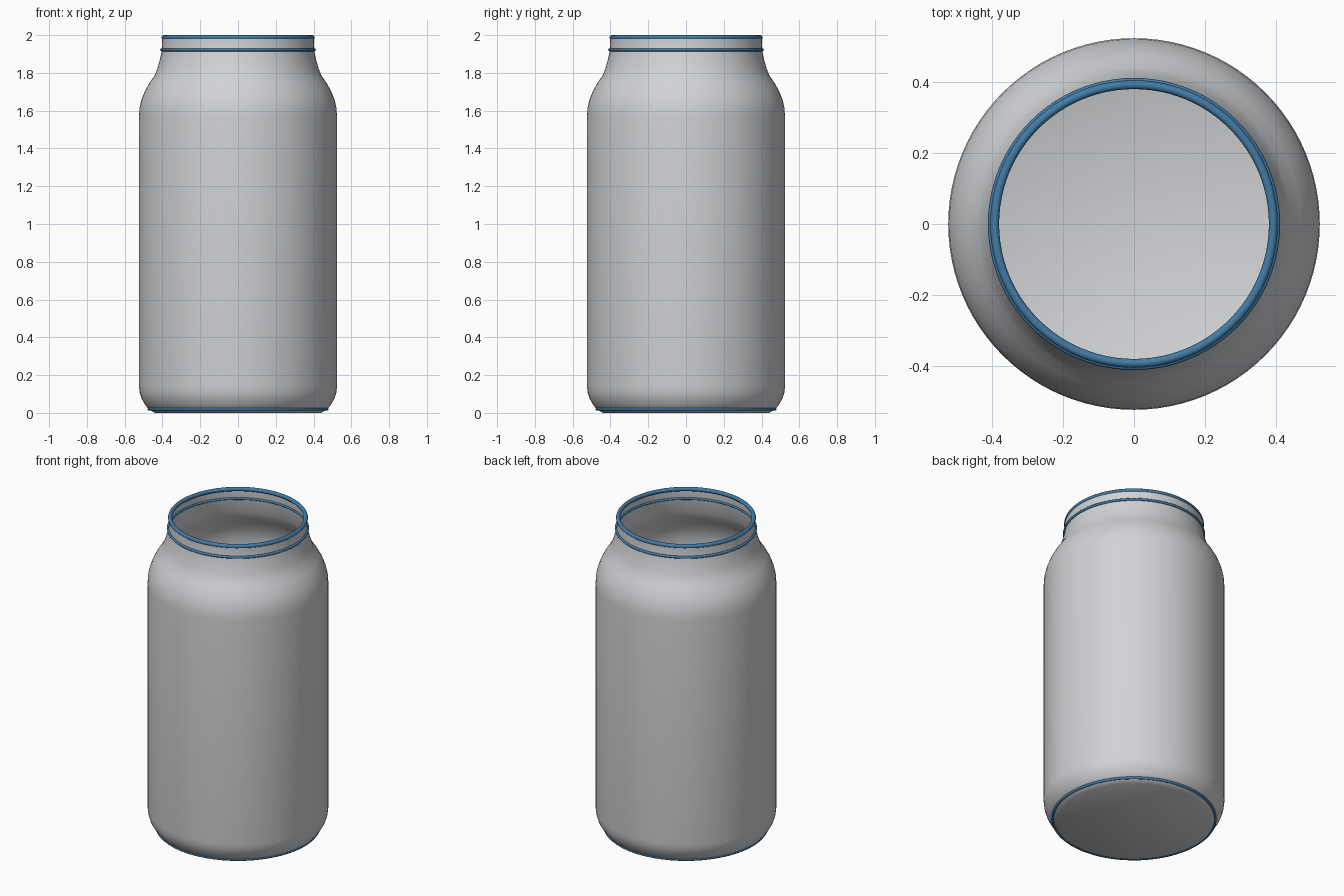
import bpy
import math

cube = bpy.data.objects.get("Cube")
if cube:
    bpy.data.objects.remove(cube, do_unlink=True)

SIDES = 96


def make_material(name, rgb):
    mat = bpy.data.materials.new(name)
    mat.use_nodes = True
    mat.diffuse_color = (*rgb, 1)
    mat.node_tree.nodes["Principled BSDF"].inputs["Base Color"].default_value = (*rgb, 1)
    return mat


def lathe(name, profile, mat, sharp_angle):
    """Spin an (r, z) profile; a point with r = 0 closes with a fan."""
    verts, rows, faces = [], [], []
    for r, z in profile:
        count = SIDES if r > 0 else 1
        rows.append([len(verts) + i % count for i in range(SIDES)])
        for i in range(count):
            a = math.tau * i / SIDES
            verts.append((r * math.cos(a), r * math.sin(a), z))
    for low, high in zip(rows, rows[1:]):
        for i in range(SIDES):
            j = (i + 1) % SIDES
            quad = [low[i], low[j], high[j], high[i]]
            faces.append(list(dict.fromkeys(quad)))
    mesh = bpy.data.meshes.new(name)
    mesh.from_pydata(verts, [], faces)
    mesh.materials.append(mat)
    obj = bpy.data.objects.new(name, mesh)
    bpy.context.collection.objects.link(obj)
    smooth(obj, sharp_angle)


def smooth(obj, angle):
    bpy.ops.object.select_all(action="DESELECT")
    obj.select_set(True)
    bpy.context.view_layer.objects.active = obj
    bpy.ops.object.shade_smooth_by_angle(angle=math.radians(angle))


def ring(name, radius, thickness, z, mat):
    bpy.ops.mesh.primitive_torus_add(
        major_radius=radius, minor_radius=thickness, major_segments=SIDES,
        minor_segments=12, location=(0, 0, z))
    obj = bpy.context.object
    obj.name = name
    obj.data.materials.append(mat)
    smooth(obj, 60)


glass = make_material("pale grey glass", (0.64, 0.65, 0.67))
blue = make_material("blue trim", (0.055, 0.2, 0.38))

# Thin open jar wall with floor, rounded base, shoulder and neck
lathe("jar_body", [
    (0, 0), (0.44, 0), (0.472, 0.018), (0.493, 0.045), (0.51, 0.075),
    (0.52, 0.105), (0.524, 0.14), (0.524, 1.57), (0.521, 1.615),
    (0.512, 1.655), (0.495, 1.7), (0.47, 1.745), (0.442, 1.785),
    (0.428, 1.82), (0.415, 1.865), (0.405, 1.91), (0.402, 1.93),
    (0.401, 1.98),
], glass, 40)

# Trim rings
ring("rim_ring", 0.393, 0.0125, 1.9875, blue)
ring("neck_ring", 0.404, 0.008, 1.922, blue)
ring("base_ring", 0.471, 0.008, 0.02, blue)
